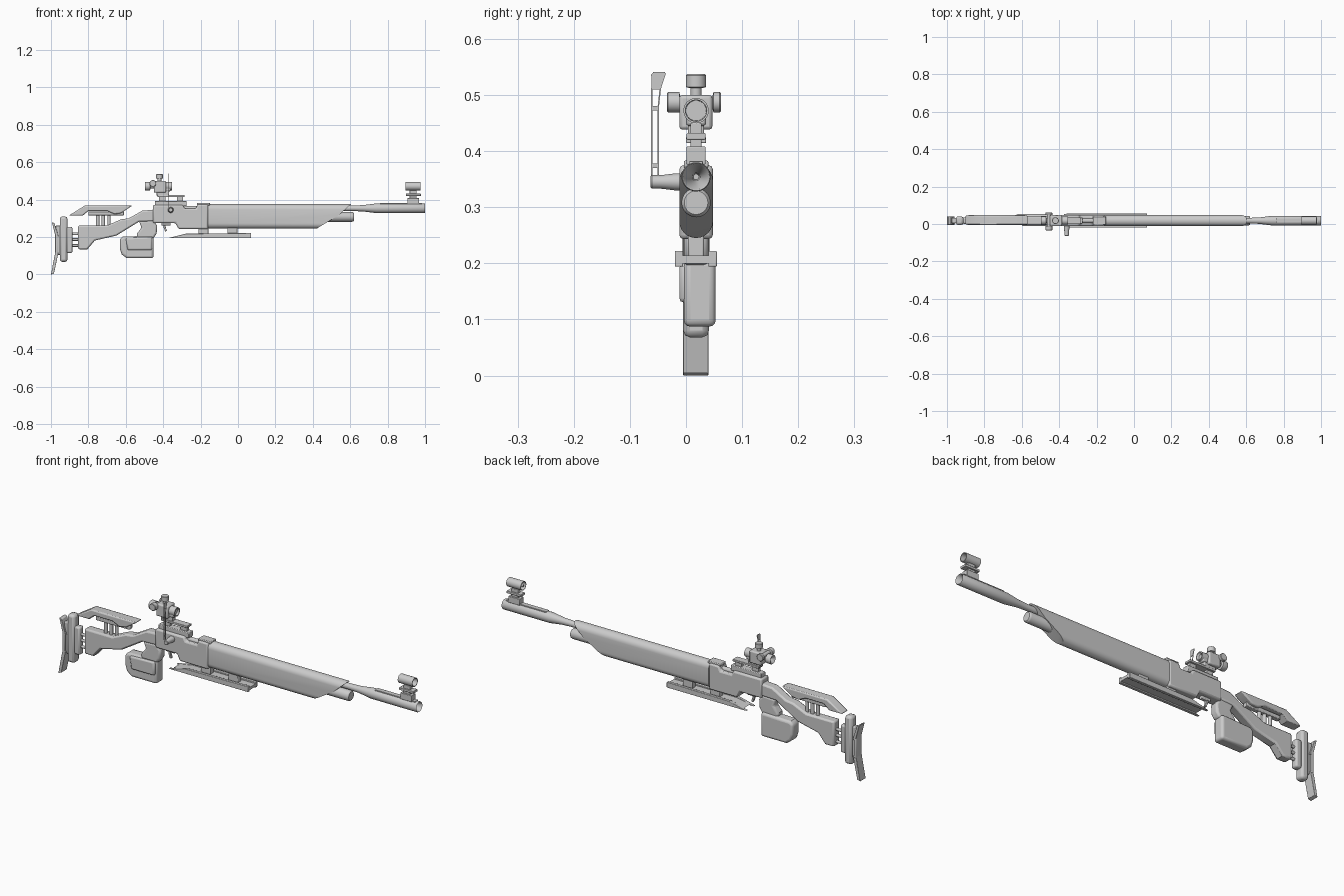
import bpy, bmesh, math
from mathutils import Vector

CY = 0.018  # lateral centre of barrel and stock


def finish(name, bm, bevel=0.0, segs=2):
    bmesh.ops.recalc_face_normals(bm, faces=bm.faces)
    me = bpy.data.meshes.new(name)
    bm.to_mesh(me)
    bm.free()
    ob = bpy.data.objects.new(name, me)
    bpy.context.collection.objects.link(ob)
    bpy.ops.object.select_all(action='DESELECT')
    ob.select_set(True)
    bpy.context.view_layer.objects.active = ob
    bpy.ops.object.shade_smooth_by_angle(angle=math.radians(35))
    if bevel:
        m = ob.modifiers.new("bevel", 'BEVEL')
        m.width, m.segments, m.limit_method = bevel, segs, 'ANGLE'
        m.angle_limit = math.radians(50)
    return ob


def extrude(name, ring, vec, bevel=0.0, segs=2):
    bm = bmesh.new()
    f = bm.faces.new([bm.verts.new(p) for p in ring])
    out = bmesh.ops.extrude_face_region(bm, geom=[f])["geom"]
    bmesh.ops.translate(bm, vec=vec, verts=[v for v in out if isinstance(v, bmesh.types.BMVert)])
    return finish(name, bm, bevel, segs)


def side(name, pts, y0, y1, bevel=0.0, segs=2):
    return extrude(name, [(x, y0, z) for x, z in pts], (0, y1 - y0, 0), bevel, segs)


def box(name, x0, x1, y0, y1, z0, z1, bevel=0.0):
    return side(name, [(x0, z0), (x1, z0), (x1, z1), (x0, z1)], y0, y1, bevel)


def lathe(name, axis, centre, prof, n=32):
    # centre = the two coordinates perpendicular to the axis
    bm = bmesh.new()
    rings = []
    for t, r in prof:
        ring = []
        for i in range(n):
            a = 2 * math.pi * i / n
            u, v = centre[0] + r * math.cos(a), centre[1] + r * math.sin(a)
            ring.append(bm.verts.new({'X': (t, u, v), 'Y': (u, t, v), 'Z': (u, v, t)}[axis]))
        rings.append(ring)
    for a, b in zip(rings, rings[1:]):
        for i in range(n):
            j = (i + 1) % n
            bm.faces.new((a[i], a[j], b[j], b[i]))
    bm.faces.new(rings[0])
    bm.faces.new(rings[-1])
    return finish(name, bm)


# Barrel with hollow muzzle, and the air cylinder beneath it
lathe("barrel", 'X', (CY, .354), [(-.2, .015), (.62, .015), (.67, .017), (.74, .026), (.997, .026),
      (1, .0245), (.997, .022), (.93, .007), (.90, .005)])
box("muzzle_rail", .76, .985, CY - .012, CY + .012, .374, .382, .001)
lathe("air_cylinder", 'X', (CY, .308), [(-.1, .026), (.61, .026), (.617, .024), (.62, .021)])

# Fore-end: rounded section swept along x, tip cut back at two angles
ring = []
for cz, r, a0 in ((.347, .030, 0), (.275, .030, 180)):
    for i in range(13):
        a = math.radians(a0 + 15 * i)
        ring.append((CY + r * math.cos(a), cz + r * math.sin(a)))
bm = bmesh.new()
f = bm.faces.new([bm.verts.new((-.16, y, z)) for y, z in ring])
out = bmesh.ops.extrude_face_region(bm, geom=[f])["geom"]
bmesh.ops.translate(bm, vec=(.78, 0, 0), verts=[v for v in out if isinstance(v, bmesh.types.BMVert)])
for (x0, z0), (x1, z1) in (((.42, .245), (.54, .318)), ((.54, .318), (.605, .377))):
    no = Vector((z1 - z0, 0, -(x1 - x0))).normalized()
    bmesh.ops.bisect_plane(bm, geom=bm.verts[:] + bm.edges[:] + bm.faces[:],
                           plane_co=(x0, 0, z0), plane_no=no, clear_outer=True)
    bmesh.ops.holes_fill(bm, edges=[e for e in bm.edges if e.is_boundary])
finish("fore_end", bm)

# Receiver with loading port
side("receiver", [(-.455, .372), (-.455, .275), (-.335, .275), (-.318, .243), (-.16, .243), (-.16, .375),
     (-.215, .375), (-.225, .352), (-.285, .352), (-.295, .372)], -.012, .048, .008)
box("port_bridge", -.22, -.15, CY - .022, CY + .022, .37, .383, .003)
box("receiver_rail", -.445, -.275, CY - .017, CY + .017, .365, .393, .003)
lathe("port_bolt", 'X', (CY, .354), [(-.3, .012), (-.22, .012)], 20)

# Cocking handle
lathe("cocking_handle", 'Y', (-.36, .345), [(-.063, .010), (-.061, .012), (-.045, .012), (-.02, .015), (0, .016)])

# Trigger
side("trigger", [(-.40, .28), (-.385, .28), (-.387, .255), (-.38, .232), (-.39, .230), (-.397, .25)],
     CY - .006, CY + .006, .002)
box("trigger_bar", -.41, -.36, CY - .009, CY + .009, .262, .278, .003)

# Grip and its neck
side("grip_neck", [(-.455, .29), (-.53, .285), (-.515, .25), (-.54, .22), (-.54, .195), (-.45, .195), (-.435, .22), (-.432, .262)],
     -.004, .040, .010, 3)
side("grip", [(-.632, .19), (-.615, .203), (-.452, .207), (-.452, .087), (-.595, .087), (-.622, .108), (-.632, .14)],
     -.004, .053, .012, 3)
side("grip_swell", [(-.60, .195), (-.46, .2), (-.46, .13), (-.59, .13)], -.012, .01, .008)

# Rear stock arm
side("stock", [(-.44, .36), (-.46, .345), (-.51, .342), (-.585, .300), (-.625, .295), (-.70, .262), (-.855, .262),
     (-.855, .135), (-.805, .135), (-.765, .182), (-.65, .208), (-.53, .282), (-.44, .285)], -.006, .042, .008)

# Cheek piece on posts
side("cheek_piece", [(-.905, .315), (-.82, .368), (-.565, .368), (-.625, .328), (-.66, .322), (-.70, .34), (-.80, .34), (-.83, .315)],
     -.005, .047, .006)
box("cheek_plate", -.80, -.61, CY - .012, CY + .012, .316, .336, .003)
for i, x in enumerate((-.75, -.72, -.69)):
    lathe(f"cheek_post_{i}", 'Z', (x, CY), [(.25, .009), (.33, .009)], 16)

# Butt assembly
for i, z in enumerate((.217, .187, .155)):
    lathe(f"butt_rod_{i}", 'X', (CY, z), [(-.92, .007), (-.84, .007)], 16)
box("butt_slider", -.918, -.885, CY - .017, CY + .017, .115, .255, .008)
box("butt_carrier", -.952, -.912, -.005, .041, .068, .31, .012)
box("butt_backing", -.975, -.95, CY - .014, CY + .014, .105, .262, .004)
side("butt_upper_pad", [(-.975, .20), (-.958, .20), (-.982, .275), (-.995, .280)], -.005, .041, .002)
side("butt_middle_pad", [(-.978, .11), (-.964, .11), (-.964, .215), (-.978, .215)], -.005, .041, .003)
side("butt_hook", [(-.976, .125), (-.960, .118), (-.984, .005), (-1, 0)], -.005, .040, .001)

# Under-rail with its two side plates and mounts
for n, y0 in (("left", -.020), ("right", .040)):
    side(f"rail_plate_{n}", [(-.375, .194), (.07, .194), (.07, .222), (-.28, .218)], y0, y0 + .015, .002)
side("rail_floor", [(-.355, .20), (.07, .20), (.07, .214), (-.28, .214)], -.007, .042)
for i, x in enumerate((-.185, -.03)):
    box(f"rail_mount_{i}", x - .027, x + .027, CY - .014, CY + .014, .205, .255, .003)

# Rear sight: raised rail, body, eyepiece and knobs
box("sight_rail", -.43, -.285, CY - .018, CY + .018, .414, .425, .002)
for i, x in enumerate((-.405, -.31)):
    box(f"sight_leg_{i}", x - .017, x + .017, CY - .008, CY + .008, .39, .417)
box("sight_neck", -.435, -.37, CY - .014, CY + .014, .42, .45, .003)
box("sight_body", -.45, -.385, -.012, .047, .438, .50, .006)
box("sight_front_block", -.39, -.36, CY - .018, CY + .018, .445, .485, .005)
lathe("eyepiece", 'X', (CY, .472), [(-.44, .012), (-.468, .012), (-.47, .022), (-.494, .023), (-.498, .021),
      (-.496, .017), (-.48, .004)])
lathe("sight_tube", 'X', (CY, .472), [(-.40, .022), (-.352, .022), (-.352, .017), (-.37, .006)])
lathe("windage_knobs", 'Y', (-.455, .487), [(-.034, .016), (-.032, .018), (-.012, .018), (-.01, .01), (.047, .01),
      (.049, .018), (.060, .018), (.062, .016)])
lathe("elevation_knob", 'Z', (-.42, CY), [(.49, .010), (.512, .010), (.514, .018), (.535, .018), (.537, .016)])

# Thin side blinder standing on the handle
side_pts = [(-.061, .51), (-.045, .51), (-.036, .538), (-.038, .541), (-.058, .541), (-.062, .536)]
extrude("blinder_blade", [(-.372, y, z) for y, z in side_pts], (.003, 0, 0))
for n, ya, yb in (("outer", -.062, -.062), ("inner", -.051, -.047)):
    for tag, z0, z1, a, b in (("low", .355, .475, ya, ya), ("high", .475, .512, ya, yb)):
        extrude(f"blinder_{n}_{tag}", [(-.372, a, z0), (-.372, a + .0025, z0), (-.372, b + .0025, z1), (-.372, b, z1)], (.003, 0, 0))
for i, z in enumerate((.370, .472)):
    box(f"blinder_bar_{i}", -.372, -.369, -.062, -.049, z, z + .008)

# Front sight tunnel on stacked clamps
lathe("front_sight_tunnel", 'X', (CY, .472), [(.895, .005), (.93, .018), (.895, .020), (.895, .0225), (.976, .0225),
      (.976, .019), (.94, .018), (.94, .004)])
for n, a, b, w, z0, z1 in (("base", .905, .968, .017, .376, .408), ("stem", .918, .955, .010, .40, .45),
                           ("plate", .898, .978, .017, .420, .432)):
    box(f"front_sight_{n}", a, b, CY - w, CY + w, z0, z1, .002)
